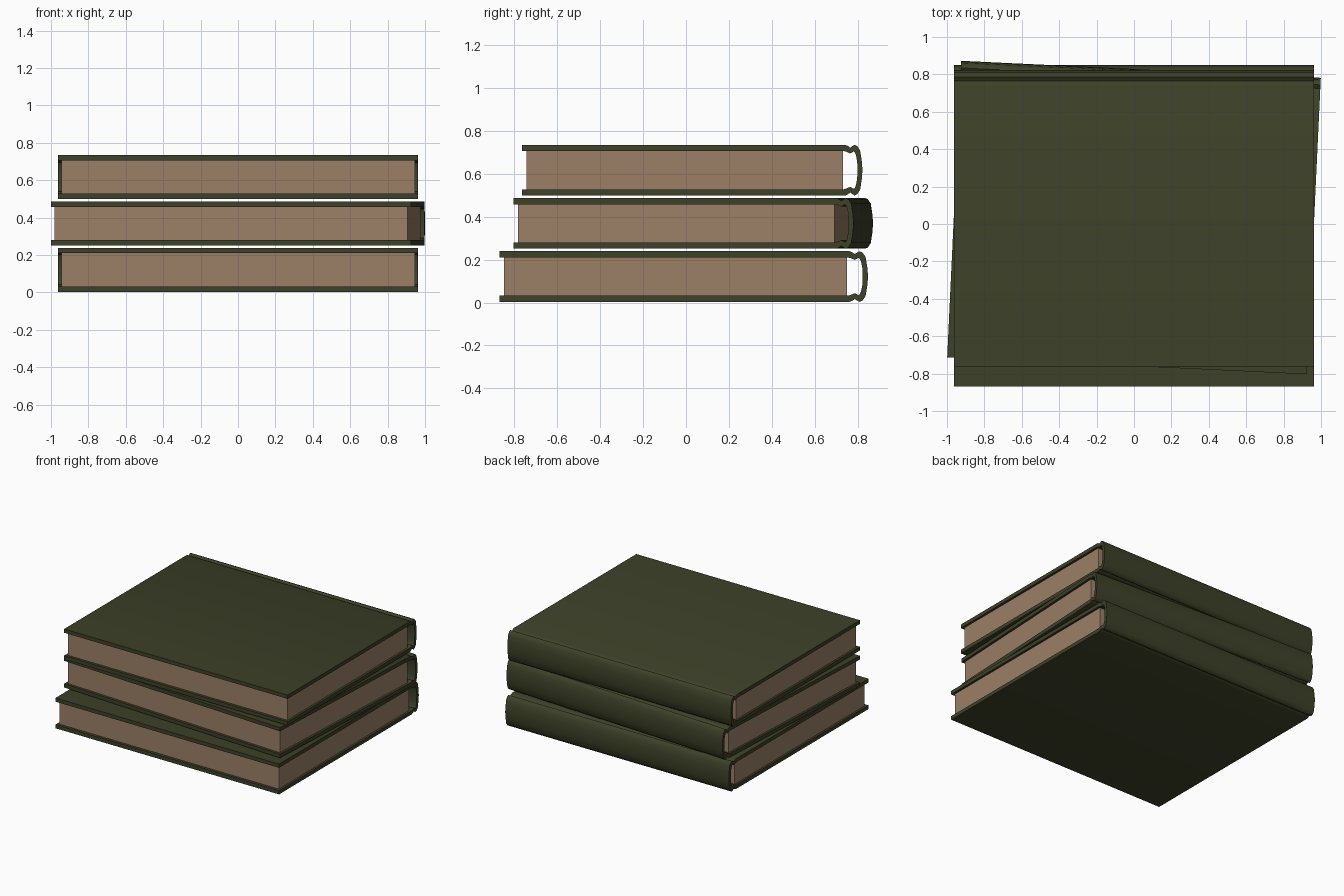
import bpy, bmesh, math

if "Cube" in bpy.data.objects:
    bpy.data.objects.remove(bpy.data.objects["Cube"])


def material(name, rgb):
    m = bpy.data.materials.new(name)
    m.diffuse_color = (*rgb, 1.0)
    m.use_nodes = True
    m.node_tree.nodes["Principled BSDF"].inputs["Base Color"].default_value = m.diffuse_color
    return m


cover_mat = material("dark green cover", (0.046, 0.052, 0.021))
paper_mat = material("tan paper", (0.33, 0.215, 0.135))

# Upper half of the case cross-section: (y, z from mid height), fore edge to spine
OUTER = [(-0.860, 0.118), (0.772, 0.118), (0.785, 0.113), (0.797, 0.105), (0.808, 0.112),
         (0.818, 0.118), (0.832, 0.113), (0.847, 0.092), (0.855, 0.045), (0.859, 0.0)]
INNER = [(-0.860, 0.089), (0.766, 0.089), (0.780, 0.085), (0.796, 0.078), (0.806, 0.082),
         (0.814, 0.087), (0.820, 0.083), (0.826, 0.070), (0.832, 0.040), (0.834, 0.0)]
HALF_W = 0.9625
PAGE_HALF_W = 0.945


def finish(bm, name, mat, place):
    bmesh.ops.recalc_face_normals(bm, faces=bm.faces)
    me = bpy.data.meshes.new(name)
    bm.to_mesh(me)
    bm.free()
    me.materials.append(mat)
    ob = bpy.data.objects.new(name, me)
    bpy.context.collection.objects.link(ob)
    y, z, angle = place
    ob.location = (0, y, z)
    ob.rotation_euler = (0, 0, math.radians(angle))
    return ob


def mirrored(half):
    return half + [(y, -z) for y, z in reversed(half[:-1])]


def case(name, sy, place):
    # Bent cover sheet: front board, hinge groove, rounded spine, back board
    bm = bmesh.new()
    rows = []
    for x in (-HALF_W, HALF_W):
        for line in (OUTER, INNER):
            rows.append([bm.verts.new((x, y * sy, z)) for y, z in mirrored(line)])
    lo, li, ro, ri = rows
    for i in range(len(lo) - 1):
        for a, b in ((lo, ro), (ro, ri), (ri, li), (li, lo)):
            bm.faces.new((a[i], a[i + 1], b[i + 1], b[i]))
    for i in (0, -1):
        bm.faces.new((lo[i], ro[i], ri[i], li[i]))
    ob = finish(bm, name, cover_mat, place)
    bpy.ops.object.select_all(action='DESELECT')
    ob.select_set(True)
    bpy.context.view_layer.objects.active = ob
    bpy.ops.object.shade_smooth_by_angle(angle=math.radians(40))


def pages(name, sy, place):
    # Plain block of paper, open gap left behind the spine
    bm = bmesh.new()
    bmesh.ops.create_cube(bm, size=1.0)
    y0, y1 = -0.838 * sy, 0.761 * sy
    for v in bm.verts:
        v.co = (v.co.x * 2 * PAGE_HALF_W, y0 + (v.co.y + 0.5) * (y1 - y0), v.co.z * 0.179)
    finish(bm, name, paper_mat, place)


# Stack: name, depth scale, (y centre, mid height, turn in degrees)
for label, sy, place in (("bottom", 1.0, (-0.010, 0.121, 0.0)),
                         ("middle", 0.923, (0.035, 0.369, -2.7)),
                         ("top", 0.923, (0.030, 0.617, 0.0))):
    case(label + "_book_cover", sy, place)
    pages(label + "_book_pages", sy, place)
